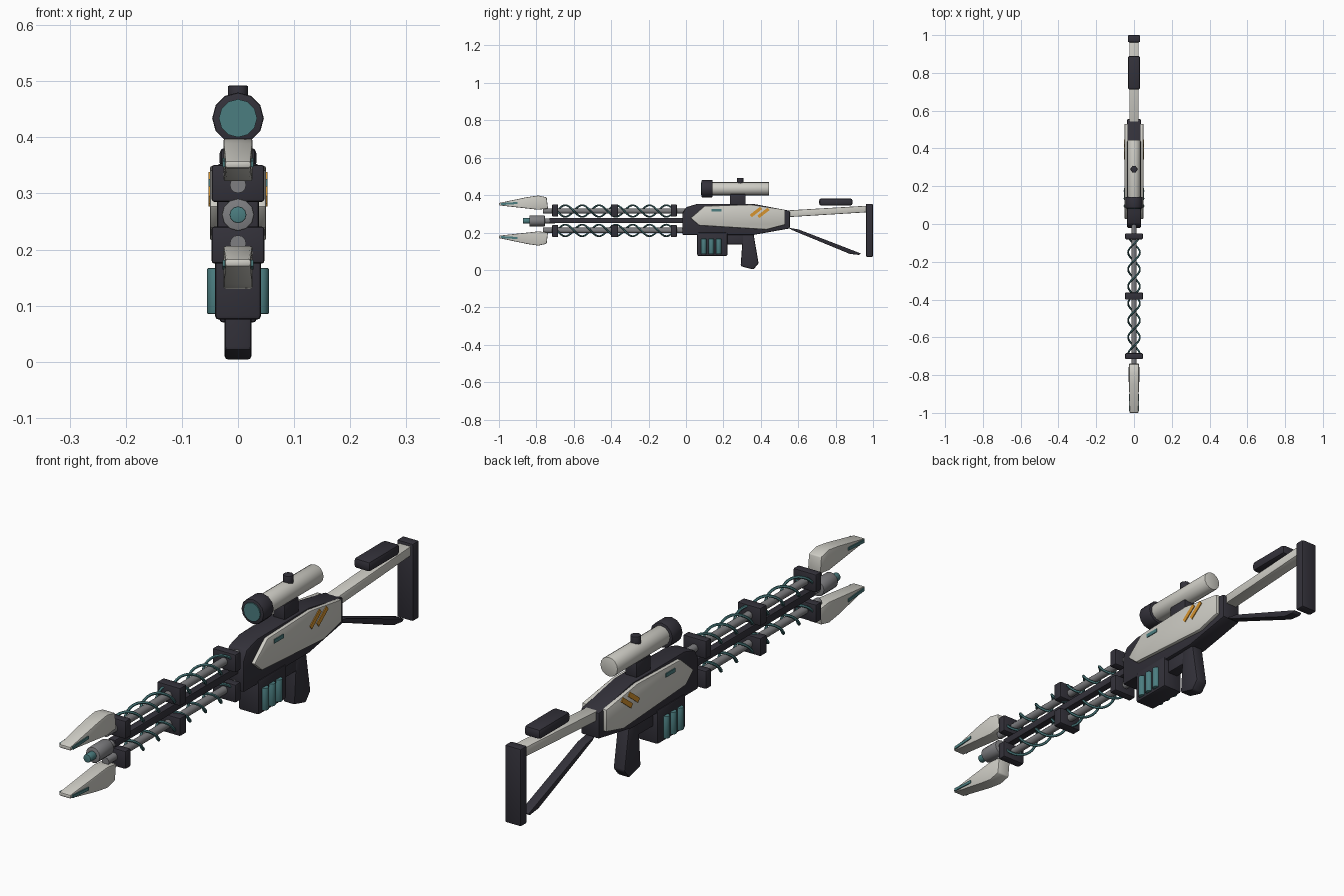
import bpy, bmesh, math
from mathutils import Matrix, Vector

if "Cube" in bpy.data.objects:
    bpy.data.objects.remove(bpy.data.objects["Cube"])


def material(name, rgb):
    m = bpy.data.materials.new(name)
    m.diffuse_color = (*rgb, 1)
    m.use_nodes = True
    m.node_tree.nodes["Principled BSDF"].inputs["Base Color"].default_value = m.diffuse_color
    return m


DARK = material("charcoal", (0.033, 0.031, 0.042))
WHITE = material("off_white", (0.62, 0.61, 0.56))
GREY = material("steel_grey", (0.21, 0.21, 0.22))
TEAL = material("teal", (0.07, 0.205, 0.215))
ORANGE = material("orange", (0.68, 0.30, 0.03))


def finish(name, bm, mat, bevel=0.0, segments=2):
    bmesh.ops.recalc_face_normals(bm, faces=bm.faces)
    if bevel:
        sharp = [e for e in bm.edges if e.calc_face_angle(0) > 0.6]
        bmesh.ops.bevel(bm, geom=sharp, offset=bevel, segments=segments,
                        profile=0.5, affect='EDGES', clamp_overlap=True)
    me = bpy.data.meshes.new(name)
    bm.to_mesh(me)
    bm.free()
    me.materials.append(mat)
    ob = bpy.data.objects.new(name, me)
    bpy.context.collection.objects.link(ob)
    return ob


def prism(name, profile, x0, x1, mat, bevel=0.0):
    """Side profile of (y, z) points extruded from x0 to x1."""
    bm = bmesh.new()
    face = bm.faces.new([bm.verts.new((x0, y, z)) for y, z in profile])
    ext = bmesh.ops.extrude_face_region(bm, geom=[face])
    moved = [v for v in ext['geom'] if isinstance(v, bmesh.types.BMVert)]
    bmesh.ops.translate(bm, verts=moved, vec=(x1 - x0, 0, 0))
    return finish(name, bm, mat, bevel)


def box(name, w, y0, y1, z0, z1, mat, bevel=0.0):
    return prism(name, [(y0, z0), (y1, z0), (y1, z1), (y0, z1)], -w, w, mat, bevel)


def bar(name, y, z, length, height, angle, x0, x1, mat):
    """Tilted rectangular plate on a side surface."""
    c, s = math.cos(angle), math.sin(angle)
    pts = [(y + a * c - b * s, z + a * s + b * c) for a, b in
           ((-length / 2, -height / 2), (length / 2, -height / 2),
            (length / 2, height / 2), (-length / 2, height / 2))]
    return prism(name, pts, x0, x1, mat)


def cyl(name, a, b, r, mat, sides=12, bevel=0.0):
    a, b = Vector(a), Vector(b)
    d = b - a
    rot = d.to_track_quat('Z', 'Y').to_matrix().to_4x4()
    bm = bmesh.new()
    bmesh.ops.create_cone(bm, cap_ends=True, segments=sides, radius1=r, radius2=r,
                          depth=d.length, matrix=Matrix.Translation((a + b) / 2) @ rot)
    return finish(name, bm, mat, bevel)


def coil(name, z, phase):
    """Helical wire around a barrel."""
    cu = bpy.data.curves.new(name, 'CURVE')
    cu.dimensions = '3D'
    cu.bevel_depth = 0.005
    cu.bevel_resolution = 1
    cu.use_fill_caps = True
    n = 84
    sp = cu.splines.new('POLY')
    sp.points.add(n)
    for i, p in enumerate(sp.points):
        t = i / n
        a = phase + t * 3.5 * math.tau
        p.co = (0.031 * math.cos(a), -0.06 - 0.63 * t, z + 0.031 * math.sin(a), 1)
    ob = bpy.data.objects.new(name, cu)
    cu.materials.append(TEAL)
    bpy.context.collection.objects.link(ob)
    bpy.context.view_layer.update()
    me = bpy.data.meshes.new_from_object(ob.evaluated_get(bpy.context.evaluated_depsgraph_get()))
    bpy.data.objects.remove(ob)
    bpy.context.collection.objects.link(bpy.data.objects.new(name, me))


# Receiver body
prism("receiver", [(-0.02, 0.187), (0.36, 0.187), (0.555, 0.222), (0.555, 0.316), (0.36, 0.353),
                   (0.06, 0.353), (0.0, 0.335), (-0.02, 0.30)], -0.037, 0.037, DARK, 0.006)

# Side plates with painted marks
plate = [(0.025, 0.277), (0.10, 0.342), (0.35, 0.349), (0.53, 0.322),
         (0.53, 0.242), (0.43, 0.216), (0.07, 0.238)]
for s, side in ((1, "right"), (-1, "left")):
    prism("side_plate_" + side, plate, s * 0.033, s * 0.05, WHITE, 0.004)
    bar("plate_light_" + side, 0.163, 0.319, 0.055, 0.014, 0, s * 0.047, s * 0.053, TEAL)
    for i, (y, z) in enumerate(((0.374, 0.310), (0.414, 0.305))):
        bar(f"warning_stripe_{side}_{i}", y, z, 0.07, 0.017, 0.66, s * 0.047, s * 0.053, ORANGE)

# Barrels, coils and clamps, one set above and one below the rail
for z, pos in ((0.315, "upper"), (0.211, "lower")):
    cyl("barrel_" + pos, (0, -0.765, z), (0, 0.0, z), 0.0145, GREY)
    for k in range(2):
        coil(f"coil_{pos}_{k}", z, k * math.pi)
    for i, (y, h) in enumerate(((-0.065, 0.016), (-0.382, 0.019), (-0.70, 0.016))):
        zc = z + (0.003 if z > 0.26 else -0.003)
        box(f"clamp_{pos}_{i}", 0.047, y - h, y + h, zc - 0.033, zc + 0.033, DARK, 0.005)
box("centre_rail", 0.014, -0.73, -0.01, 0.25, 0.278, DARK, 0.003)

# Muzzle prongs, mirrored about the rail height
prong = [(-1.0, 0.345), (-1.0, 0.358), (-0.85, 0.389), (-0.79, 0.398), (-0.745, 0.388),
         (-0.738, 0.328), (-0.79, 0.322)]
for s, pos in ((1, "upper"), (-1, "lower")):
    def flip(z):
        return z if s > 0 else 0.528 - z
    ob = prism("prong_" + pos, [(y, flip(z)) for y, z in prong], -0.026, 0.026, WHITE, 0.004)
    for v in ob.data.vertices:
        if v.co.y < -0.95:
            v.co.x *= 0.88
    for d, side in ((1, "right"), (-1, "left")):
        bar(f"prong_light_{pos}_{side}", -0.945, flip(0.355), 0.09, 0.011, s * 0.06,
            d * 0.02, d * 0.0275, TEAL)

# Emitter between the prongs
cyl("emitter_core", (0, -0.76, 0.262), (0, -0.70, 0.262), 0.014, GREY)
cyl("emitter", (0, -0.838, 0.262), (0, -0.755, 0.262), 0.029, GREY, 12, 0.003)
cyl("emitter_tip", (0, -0.872, 0.262), (0, -0.83, 0.262), 0.015, TEAL, 12, 0.002)

# Power pack with energy cells
box("power_pack", 0.041, 0.06, 0.222, 0.075, 0.20, DARK, 0.007)
for s, side in ((1, "right"), (-1, "left")):
    for i in range(3):
        y = 0.095 + 0.04 * i
        cyl(f"energy_cell_{side}_{i}", (s * 0.041, y, 0.085), (s * 0.041, y, 0.167),
            0.014, TEAL, 12, 0.002)

# Trigger housing and grip
box("trigger_housing", 0.022, 0.215, 0.31, 0.137, 0.20, DARK, 0.005)
prism("grip", [(0.305, 0.20), (0.36, 0.20), (0.388, 0.035), (0.36, 0.002), (0.292, 0.02)],
      -0.024, 0.024, DARK, 0.007)

# Scope
Z = 0.434
cyl("scope_tube", (0, 0.11, Z), (0, 0.445, Z), 0.035, WHITE, 16, 0.002)
cyl("scope_bell", (0, 0.083, Z), (0, 0.143, Z), 0.046, DARK, 12, 0.004)
cyl("scope_lens", (0, 0.079, Z), (0, 0.09, Z), 0.034, TEAL, 12)
cyl("scope_knob", (0, 0.29, 0.46), (0, 0.29, 0.492), 0.018, DARK, 12, 0.002)
box("scope_mount", 0.024, 0.235, 0.318, 0.345, 0.405, DARK, 0.004)

# Stock
prism("stock_tube", [(0.54, 0.282), (0.965, 0.308), (0.965, 0.343), (0.54, 0.318)],
      -0.024, 0.024, WHITE, 0.004)
box("cheek_pad", 0.033, 0.712, 0.89, 0.344, 0.382, DARK, 0.011)
box("butt_plate", 0.033, 0.962, 1.0, 0.07, 0.353, DARK, 0.006)
prism("stock_strut", [(0.55, 0.225), (0.60, 0.217), (0.935, 0.088), (0.925, 0.08),
                      (0.875, 0.086), (0.565, 0.214)], -0.018, 0.018, DARK, 0.003)

# Smooth rounded parts while keeping hard edges crisp
for ob in bpy.context.scene.objects:
    ob.select_set(True)
    bpy.context.view_layer.objects.active = ob
bpy.ops.object.shade_smooth_by_angle(angle=math.radians(35))
